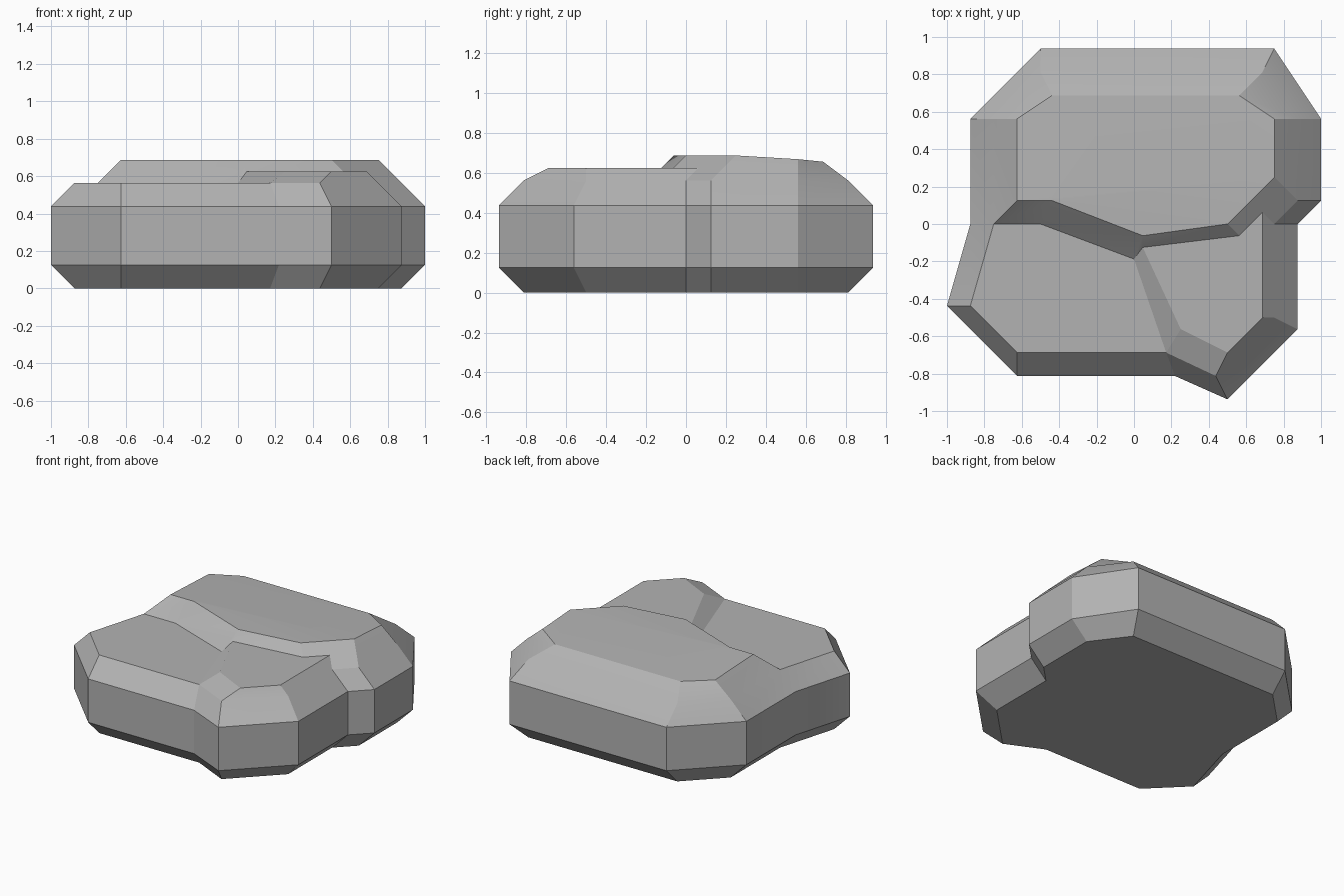
import bpy
import bmesh

UNIT = 1 / 16  # the whole stone snaps to this step

default_cube = bpy.data.objects.get("Cube")
if default_cube:
    bpy.data.objects.remove(default_cube, do_unlink=True)

# Stone colour
stone_grey = bpy.data.materials.new("stone grey")
stone_grey.use_nodes = True
grey = (0.45, 0.45, 0.45, 1)
stone_grey.diffuse_color = grey
stone_grey.node_tree.nodes["Principled BSDF"].inputs["Base Color"].default_value = grey

# Widest outline and the chamfered outline used both under and over it
rim = [(-16, -7), (-10, -13), (3.5, -13), (8, -15), (14, -9), (14, 0),
       (16, 2), (16, 9), (12, 15), (-8, 15), (-14, 9), (-14, 0)]
inset = [(-14, -7), (-10, -11), (2.75, -11), (7, -13), (12, -8), (12, 0),
         (14, 2), (14, 9), (11, 13), (-8, 13), (-12, 9), (-12, 0)]

bm = bmesh.new()
known = {}


def vert(point):
    if point not in known:
        known[point] = bm.verts.new([c * UNIT for c in point])
    return known[point]


def face(points):
    corners = list(dict.fromkeys(points))
    if len(corners) > 2:
        bm.faces.new([vert(p) for p in corners])


def lift(outline, z):
    return [(x, y, z) for x, y in outline]


def bridge(lower, upper, closed=True):
    """Join two matching loops with a band of faces."""
    count = len(lower)
    for i in range(count if closed else count - 1):
        j = (i + 1) % count
        face([lower[i], lower[j], upper[j], upper[i]])


# Body: underside, chamfer, wall and shoulder
shoulder = lift(inset, 9)
levels = [lift(inset, 0), lift(rim, 2), lift(rim, 7), shoulder]
for lower, upper in zip(levels, levels[1:]):
    bridge(lower, upper)
face(levels[0][::-1])

# Low slab at the front right of the stone
crack_west, crack_mid = (-8, 0, 9), (0, -3, 9)
face([shoulder[-1]] + shoulder[:3] + [crack_mid, crack_west])

# Middle slab at the front left of the stone
middle_top = lift([(0.75, -2), (4, -9), (8, -11), (11, -8), (11, 1)], 10)
bridge([crack_mid] + shoulder[2:6], middle_top, closed=False)
middle_back = (9, -1, 10)
face(middle_top + [middle_back])

# High slab across the back, its top falling gently to the rear
foot = [shoulder[-1], crack_west, crack_mid, middle_top[0],
        middle_back, middle_top[-1]] + shoulder[5:11]
level_part = lift([(-10, 2), (-7, 2), (0.75, -1), (0.75, -1),
                   (8, 0), (12, 4), (12, 4), (12, 4)], 11)
rear_part = [(12, 9, 10.7), (9, 11, 10.5), (-7, 11, 10.5), (-10, 9, 10.7)]
bridge(foot, level_part + rear_part) if len(foot) == len(level_part + rear_part) else \
    bridge(foot, level_part[:-1] + rear_part)
face(level_part)
face([level_part[0], level_part[-1]] + rear_part)

bmesh.ops.recalc_face_normals(bm, faces=bm.faces)
mesh = bpy.data.meshes.new("stone")
bm.to_mesh(mesh)
bm.free()
mesh.materials.append(stone_grey)
stone = bpy.data.objects.new("stone", mesh)
bpy.context.collection.objects.link(stone)

# Soften only the shallow creases
bpy.context.view_layer.objects.active = stone
stone.select_set(True)
bpy.ops.object.shade_smooth_by_angle(angle=0.3)
